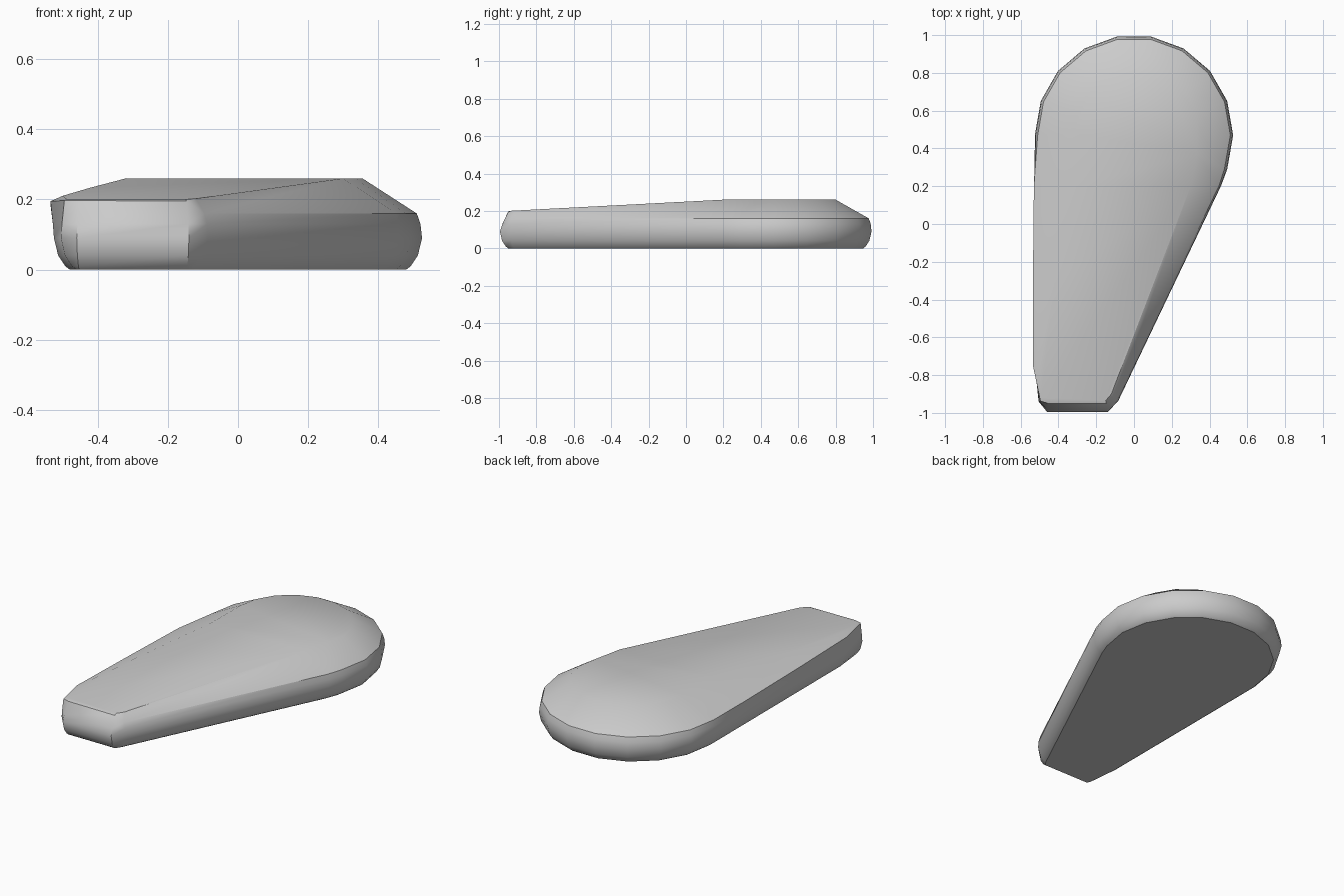
import bpy
import bmesh
from math import cos, sin, radians
from mathutils import Vector

cube = bpy.data.objects.get("Cube")
if cube:
    bpy.data.objects.remove(cube, do_unlink=True)

grey = bpy.data.materials.new("plain grey")
grey.use_nodes = True
colour = (0.6, 0.6, 0.6, 1)
grey.diffuse_color = colour
grey.node_tree.nodes["Principled BSDF"].inputs["Base Color"].default_value = colour


def top_height(y):
    """Level plateau over the head, gentle ramp down to the tip."""
    return min(0.26, 0.2 + 0.06 * (y + 0.95) / 1.15)


def inset(points, distances):
    """Move each outline point inward along its averaged normal."""
    result = []
    for i, p in enumerate(points):
        tangent = (points[(i + 1) % len(points)] - points[i - 1]).normalized()
        result.append(p + Vector((-tangent.y, tangent.x)) * distances[i])
    return result


# Rounded head: outline, plateau edge, rim inset, rim height
stations = [((0.46, 0.2), (0.3, 0.2), 0.01, 0.16)]
for step in range(11):
    a = radians(20 * step - 20)
    outline = (0.525 * cos(a), 0.47 + 0.53 * sin(a))
    plateau = (0.02 + 0.335 * cos(a), 0.48 + 0.325 * sin(a))
    stations.append((outline, plateau, 0.015, 0.16))

# Straight side, blunt tip and slanting side
stations += [
    ((-0.525, 0.2), (-0.32, 0.2), -0.005, 0.175),
    ((-0.525, -0.3), (-0.42, -0.3), -0.01, 0.185),
    ((-0.525, -0.75), (-0.5, -0.75), -0.01, 0.195),
    ((-0.505, -0.94), (-0.49, -0.92), 0.01, 0.197),
    ((-0.46, -0.995), (-0.46, -0.935), 0.045, 0.197),
    ((-0.14, -0.995), (-0.15, -0.935), 0.045, 0.195),
    ((-0.085, -0.94), (-0.12, -0.9), 0.012, 0.16),
]
head_count = 13
outline = [Vector(s[0]) for s in stations]
count = len(outline)

# Stack the rings from the underside up to the plateau edge
rings = []
for distance, z in ((0.045, 0), (0.032, 0.01), (0.012, 0.04), (0, 0.09)):
    rings.append([(p.x, p.y, z) for p in inset(outline, [distance] * count)])
rim = inset(outline, [s[2] for s in stations])
half = inset(outline, [s[2] * 0.3 for s in stations])
rings.append([(p.x, p.y, 0.13) for p in half])
rings.append([(p.x, p.y, s[3]) for p, s in zip(rim, stations)])
rings.append([(*s[1], top_height(s[1][1])) for s in stations])

bm = bmesh.new()
loops = [[bm.verts.new(co) for co in ring] for ring in rings]
for low, high in zip(loops, loops[1:]):
    for i in range(count):
        j = (i + 1) % count
        bm.faces.new((low[i], low[j], high[j], high[i]))
bm.faces.new(loops[0][::-1])
bm.faces.new(loops[-1][:head_count])
bm.faces.new(loops[-1][head_count - 1:] + loops[-1][:1])
bmesh.ops.recalc_face_normals(bm, faces=bm.faces)

mesh = bpy.data.meshes.new("tapered_body")
bm.to_mesh(mesh)
bm.free()
mesh.materials.append(grey)
body = bpy.data.objects.new("tapered_body", mesh)
bpy.context.collection.objects.link(body)
bpy.context.view_layer.objects.active = body
body.select_set(True)
bpy.ops.object.shade_smooth_by_angle(angle=radians(35))
